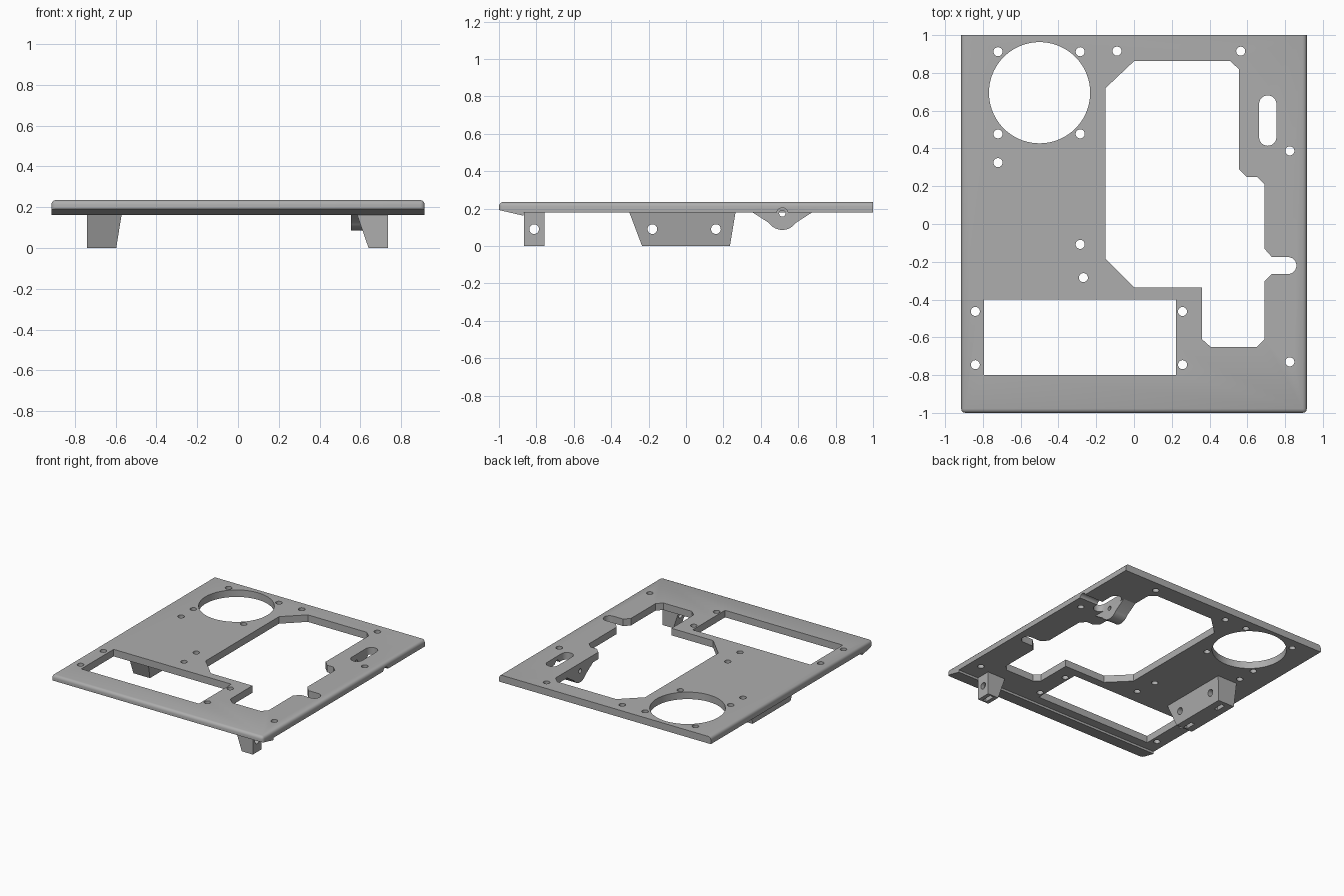
import bpy, bmesh, math
from mathutils import Vector

if "Cube" in bpy.data.objects:
    bpy.data.objects.remove(bpy.data.objects["Cube"], do_unlink=True)

grey = bpy.data.materials.new("mid_grey")
grey.use_nodes = True
colour = (0.42, 0.42, 0.42, 1)
grey.diffuse_color = colour
grey.node_tree.nodes["Principled BSDF"].inputs["Base Color"].default_value = colour

AXES = {"x": lambda u, v, w: (w, u, v),
        "y": lambda u, v, w: (u, w, v),
        "z": lambda u, v, w: (u, v, w)}


def prism(name, points, start, end, axis="z"):
    """Extrude a closed outline from start to end along an axis."""
    bm = bmesh.new()
    face = bm.faces.new([bm.verts.new(AXES[axis](u, v, start)) for u, v in points])
    top = bmesh.ops.extrude_face_region(bm, geom=[face])
    moved = [g for g in top["geom"] if isinstance(g, bmesh.types.BMVert)]
    bmesh.ops.translate(bm, verts=moved, vec=Vector(AXES[axis](0, 0, end - start)))
    bmesh.ops.recalc_face_normals(bm, faces=bm.faces)
    mesh = bpy.data.meshes.new(name)
    bm.to_mesh(mesh)
    bm.free()
    obj = bpy.data.objects.new(name, mesh)
    bpy.context.collection.objects.link(obj)
    mesh.materials.append(grey)
    return obj


def arc(cu, cv, r, a0, a1, n):
    angles = [math.radians(a0 + (a1 - a0) * i / n) for i in range(n + 1)]
    return [(cu + r * math.cos(a), cv + r * math.sin(a)) for a in angles]


def circle(cu, cv, r, n=24):
    return arc(cu, cv, r, 0, 360, n)[:-1]


def rect(u0, u1, v0, v1):
    return [(u0, v0), (u1, v0), (u1, v1), (u0, v1)]


def cut(target, cutters):
    """Subtract every cutter from the target, then discard the cutters."""
    bpy.context.view_layer.objects.active = target
    for cutter in cutters:
        cutter.hide_render = True
        mod = target.modifiers.new("cut", "BOOLEAN")
        mod.operation = "DIFFERENCE"
        mod.solver = "EXACT"
        mod.object = cutter
        bpy.ops.object.modifier_apply(modifier=mod.name)
        bpy.data.objects.remove(cutter, do_unlink=True)


# Plate with a sloping lip under the front edge
W, TOP, UNDER = 0.915, 0.235, 0.18
side_profile = [(-1, 0.192), (-1, TOP), (1, TOP), (1, UNDER), (-0.87, UNDER), (-0.87, 0.162)]
plate = prism("plate", side_profile, -W, W, "x")

# Rounded top edges on the front and sides, rounded front corners
bm = bmesh.new()
bm.from_mesh(plate.data)
edges = []
for e in bm.edges:
    a, b = (v.co for v in e.verts)
    on_top = min(a.z, b.z) > TOP - 0.001
    front = max(a.y, b.y) < -0.99
    sides = abs(a.x - b.x) < 0.001
    if (on_top and (front or sides)) or (front and sides):
        edges.append(e)
bmesh.ops.bevel(bm, geom=edges, offset=0.022, segments=3, profile=0.5, affect="EDGES")
bm.to_mesh(plate.data)
bm.free()

# Openings through the plate
main_opening = [(-0.15, 0.72), (0, 0.862), (0.51, 0.862), (0.555, 0.82), (0.555, 0.29),
                (0.595, 0.25), (0.65, 0.25), (0.69, 0.21), (0.69, -0.13), (0.73, -0.175)]
main_opening += arc(0.815, -0.22, 0.045, 90, -90, 12)
main_opening += [(0.73, -0.265), (0.69, -0.305), (0.69, -0.61), (0.65, -0.65), (0.405, -0.65),
                 (0.36, -0.61), (0.36, -0.335), (0, -0.335), (-0.15, -0.185)]
slot = arc(0.708, 0.635, 0.046, 0, 180, 12) + arc(0.708, 0.46, 0.046, 180, 360, 12)
outlines = [main_opening, slot, circle(-0.5, 0.695, 0.268, 72), rect(-0.795, 0.222, -0.8, -0.4)]

# Screw holes
screws = [(x, y) for x in (-0.72, -0.285) for y in (0.912, 0.477)]
screws += [(x, y) for x in (-0.84, 0.257) for y in (-0.463, -0.745)]
screws += [(-0.09, 0.915), (0.565, 0.915), (-0.72, 0.325), (0.825, 0.387),
           (-0.285, -0.108), (-0.268, -0.284), (0.825, -0.73)]
outlines += [circle(x, y, 0.024) for x, y in screws]
cutters = [prism("cutter", o, 0.1, 0.3) for o in outlines]

# Screw channel from the side edge to the slot, narrowing through the ear
EAR_Y, EAR_Z = 0.515, 0.174
cutters.append(prism("cutter", circle(EAR_Y, EAR_Z, 0.03), 0.7, 1, "x"))
cutters.append(prism("cutter", circle(EAR_Y, EAR_Z, 0.017), 0.5, 0.72, "x"))
cut(plate, cutters)

# Rounded ear beneath the plate
ear_profile = [(0.355, UNDER)] + arc(EAR_Y, EAR_Z, 0.088, 215, 325, 16) + [(0.675, UNDER)]
ear = prism("ear", ear_profile, 0.555, 0.662, "x")
cut(ear, [prism("cutter", circle(EAR_Y, EAR_Z, 0.017), 0.5, 0.72, "x")])


def mounting_block(name, front_profile, side_outline, holes):
    """Block shaped by its front and side outlines, with bolt holes and nut slots."""
    block = prism(name, front_profile, -1, 1, "y")
    blank = prism("cutter", side_outline, -1, 1, "x")
    mod = block.modifiers.new("shape", "BOOLEAN")
    mod.operation, mod.solver, mod.object = "INTERSECT", "EXACT", blank
    bpy.context.view_layer.objects.active = block
    bpy.ops.object.modifier_apply(modifier=mod.name)
    bpy.data.objects.remove(blank, do_unlink=True)
    middle = sum(p[0] for p in front_profile[:2]) / 2
    tools = []
    for y in holes:
        tools.append(prism("cutter", circle(y, 0.09, 0.026), -1, 1, "x"))
        tools.append(prism("cutter", rect(middle - 0.016, middle + 0.016, y - 0.042, y + 0.042),
                           -0.1, 0.13))
    cut(block, tools)
    return block


# The first two points of each front profile are its foot
right_block = mounting_block(
    "right_block", [(-0.74, 0), (-0.597, 0), (-0.568, UNDER), (-0.74, UNDER)],
    [(-0.235, 0), (0.235, 0), (0.265, UNDER), (-0.303, UNDER)], (-0.18, 0.16))
left_block = mounting_block(
    "left_block", [(0.64, 0), (0.735, 0), (0.735, UNDER), (0.578, UNDER)],
    rect(-0.867, -0.757, 0, UNDER), (-0.812,))

# Smooth shading with sharp edges kept
for obj in (plate, ear, right_block, left_block):
    bpy.ops.object.select_all(action="DESELECT")
    obj.select_set(True)
    bpy.context.view_layer.objects.active = obj
    bpy.ops.object.shade_smooth_by_angle(angle=math.radians(32))
